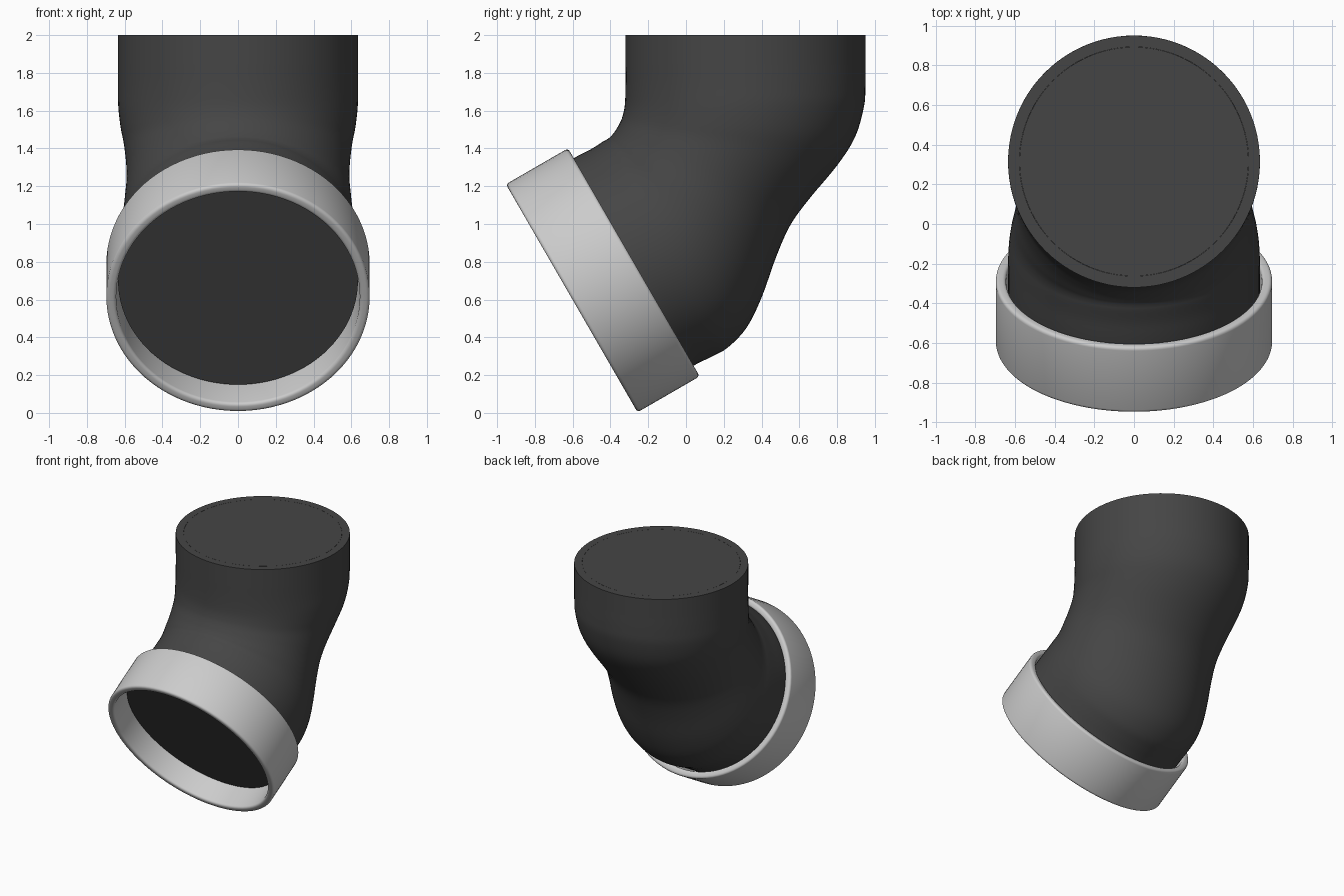
import bpy, bmesh, math
from mathutils import Vector, Matrix

if "Cube" in bpy.data.objects:
    bpy.data.objects.remove(bpy.data.objects["Cube"])

N = 96
dark = bpy.data.materials.new("dark_plastic")
dark.diffuse_color = (0.06, 0.06, 0.06, 1)
dark.use_nodes = True
dark.node_tree.nodes["Principled BSDF"].inputs["Base Color"].default_value = dark.diffuse_color


def finish(name, bm, mat=None):
    bmesh.ops.recalc_face_normals(bm, faces=bm.faces)
    me = bpy.data.meshes.new(name)
    bm.to_mesh(me)
    bm.free()
    ob = bpy.data.objects.new(name, me)
    bpy.context.collection.objects.link(ob)
    if mat:
        me.materials.append(mat)
    bpy.ops.object.select_all(action='DESELECT')
    ob.select_set(True)
    bpy.context.view_layer.objects.active = ob
    bpy.ops.object.shade_smooth_by_angle(angle=math.radians(35))
    return ob


def bridge(bm, a, b):
    for i in range(len(a)):
        j = (i + 1) % len(a)
        bm.faces.new((a[i], a[j], b[j], b[i]))


def lathe(name, profile, closed, matrix, mat=None):
    """Revolve (radius, height) points about local z."""
    bm = bmesh.new()
    rings = [[bm.verts.new((r * math.cos(2 * math.pi * i / N),
                            r * math.sin(2 * math.pi * i / N), h))
              for i in range(N)] for r, h in profile]
    for a, b in zip(rings, rings[1:]):
        bridge(bm, a, b)
    if closed:
        bridge(bm, rings[-1], rings[0])
    else:
        bm.faces.new(rings[0])
        bm.faces.new(rings[-1])
    bm.transform(matrix)
    return finish(name, bm, mat)


def catmull(p, t):
    a, b, c, d = p
    return 0.5 * (2 * b + (c - a) * t + (2 * a - 5 * b + 4 * c - d) * t * t
                  + (3 * b - a - 3 * c + d) * t ** 3)


# Elbow cross-sections: inner-bend y, z, outer-bend y, z, half-width in x
sections = [
    (-0.767, 1.250, -0.132, 0.150, .635),
    (-0.592, 1.350, 0.042, 0.251, .635),
    (-0.505, 1.395, 0.130, 0.295, .635),
    (-0.440, 1.436, 0.220, 0.345, .631),
    (-0.420, 1.447, 0.320, 0.450, .622),
    (-0.405, 1.457, 0.400, 0.610, .610),
    (-0.395, 1.467, 0.475, 0.820, .598),
    (-0.380, 1.485, 0.550, 0.990, .590),
    (-0.367, 1.505, 0.650, 1.130, .592),
    (-0.350, 1.535, 0.800, 1.310, .604),
    (-0.336, 1.570, 0.895, 1.460, .622),
    (-0.324, 1.630, 0.942, 1.620, .634),
    (-0.320, 1.730, 0.950, 1.730, .635),
    (-0.320, 1.845, 0.950, 1.845, .635),
]
pts = [sections[0]] + sections + [sections[-1]]
dense = []
for k in range(len(sections) - 1):
    for s in range(4):
        dense.append([catmull(q, s / 4) for q in zip(*pts[k:k + 4])])
dense.append(sections[-1])

bm = bmesh.new()
rings = []
for y0, z0, y1, z1, w in dense:
    c = Vector((0, (y0 + y1) / 2, (z0 + z1) / 2))
    v = Vector((0, (y1 - y0) / 2, (z1 - z0) / 2))
    u = Vector((w, 0, 0))
    rings.append([bm.verts.new(c + u * math.cos(2 * math.pi * i / N)
                               + v * math.sin(2 * math.pi * i / N)) for i in range(N)])
for a, b in zip(rings, rings[1:]):
    bridge(bm, a, b)
bm.faces.new(rings[0])
bm.faces.new(rings[-1])
finish("elbow_tube", bm, dark)

# Collar and flush cap at the upper end
top = Matrix.Translation((0, 0.315, 0))
lathe("top_collar", [(.635, 1.845), (.635, 2), (.578, 2), (.578, 1.845)], True, top, dark)
lathe("top_cap", [(.577, 1.85), (.577, 2)], False, top, dark)

# Tilted grey ring with rounded rims around the lower mouth
ri, ro, L, b = .645, .697, .38, .018
profile = []
for r, h, a0 in ((ro - b, b, -90), (ro - b, L - b, 0), (ri + b, L - b, 90), (ri + b, b, 180)):
    for s in range(5):
        a = math.radians(a0 + s * 22.5)
        profile.append((r + b * math.cos(a), h + b * math.sin(a)))
tilt = Matrix.Translation((0, -0.605, 0.607)) @ Matrix.Rotation(math.radians(-60), 4, 'X')
lathe("mouth_ring", profile, True, tilt)
